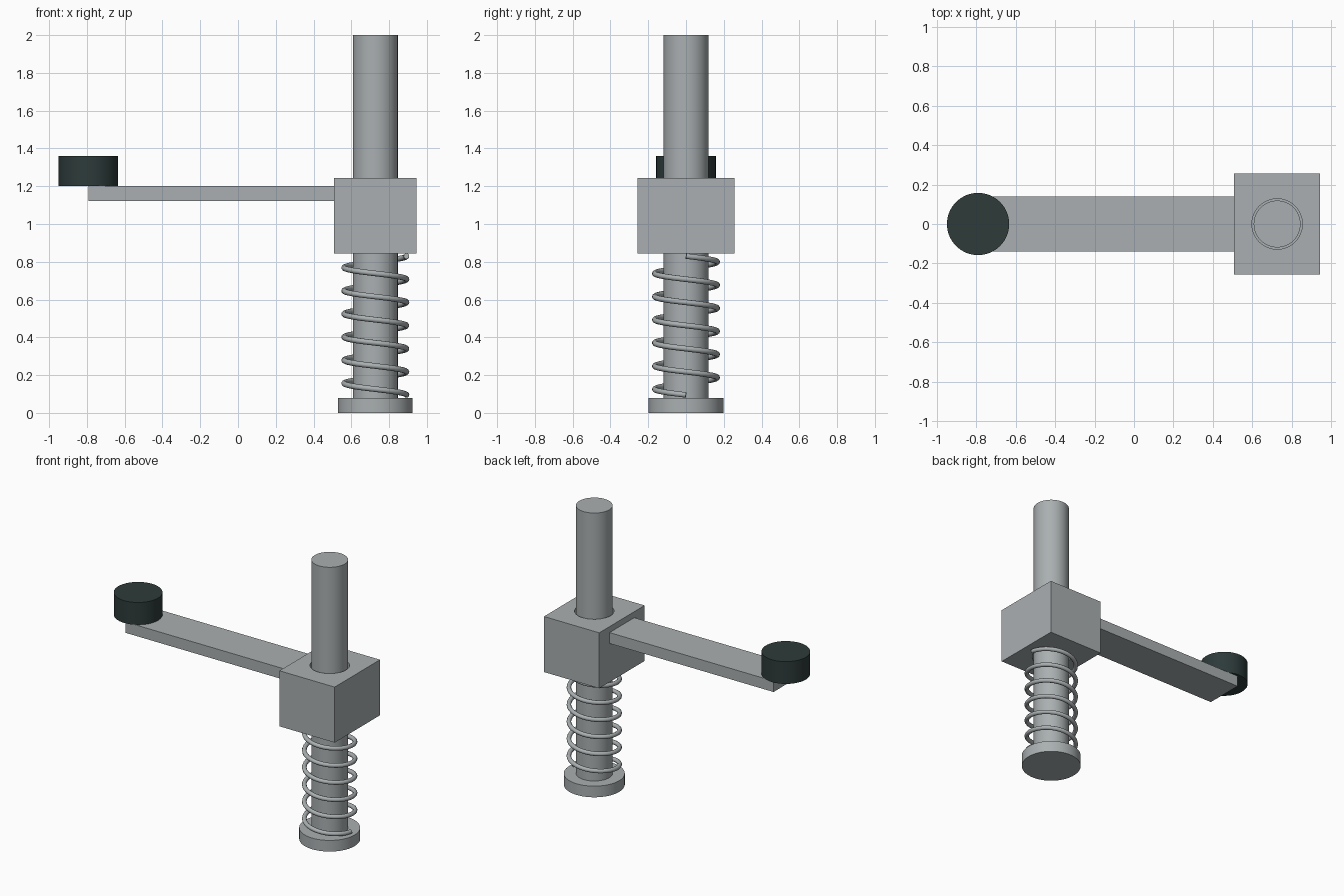
import bpy, math

old = bpy.data.objects.get("Cube")
if old:
    bpy.data.objects.remove(old, do_unlink=True)

AXIS_X = 0.727  # centre line of the rod


def make_material(name, rgb):
    mat = bpy.data.materials.new(name)
    mat.use_nodes = True
    color = (*rgb, 1)
    mat.diffuse_color = color
    mat.node_tree.nodes["Principled BSDF"].inputs["Base Color"].default_value = color
    return mat


steel = make_material("steel grey", (0.40, 0.43, 0.44))
rubber = make_material("dark green grey", (0.026, 0.043, 0.042))


def box(name, x, y, z, mat):
    """Box from (low, high) ranges on each axis."""
    ranges = (x, y, z)
    bpy.ops.mesh.primitive_cube_add(size=1, location=[(a + b) / 2 for a, b in ranges])
    obj = bpy.context.object
    obj.name = name
    obj.scale = [b - a for a, b in ranges]
    bpy.ops.object.transform_apply(location=False, rotation=False, scale=True)
    obj.data.materials.append(mat)
    return obj


def cylinder(name, x, radius, z0, z1, mat):
    """Upright smooth cylinder between two heights."""
    bpy.ops.mesh.primitive_cylinder_add(vertices=64, radius=radius, depth=z1 - z0,
                                        location=(x, 0, (z0 + z1) / 2))
    obj = bpy.context.object
    obj.name = name
    obj.data.materials.append(mat)
    bpy.ops.object.shade_smooth_by_angle(angle=math.radians(30))
    return obj


# Rod standing on its round foot
cylinder("base_disc", AXIS_X, 0.198, 0, 0.08, steel)
cylinder("guide_rod", AXIS_X, 0.119, 0.08, 2, steel)

# Sliding block, bored through for the rod
block = box("sliding_block", (0.508, 0.946), (-0.257, 0.257), (0.845, 1.243), steel)
cutter = cylinder("bore_cutter", AXIS_X, 0.128, 0.7, 1.4, steel)
cutter.hide_render = True
cutter.hide_viewport = True
bore = block.modifiers.new("bore", "BOOLEAN")
bore.operation = "DIFFERENCE"
bore.solver = "EXACT"
bore.object = cutter

# Side arm with its round pad
box("arm", (-0.792, 0.508), (-0.14, 0.14), (1.122, 1.2), steel)
cylinder("pad", -0.792, 0.158, 1.2, 1.36, rubber)

# Left-handed coil spring between foot and block
turns, steps = 6, 40
count = turns * steps
curve = bpy.data.curves.new("spring", "CURVE")
curve.dimensions = "3D"
curve.bevel_depth = 0.015
curve.bevel_resolution = 3
curve.use_fill_caps = True
path = curve.splines.new("POLY")
path.points.add(count)
for i, point in enumerate(path.points):
    angle = -math.tau * i / steps
    height = 0.095 + 0.735 * i / count
    point.co = (AXIS_X + 0.165 * math.cos(angle), 0.165 * math.sin(angle), height, 1)
path.use_smooth = True
curve.materials.append(steel)
spring = bpy.data.objects.new("spring", curve)
bpy.context.collection.objects.link(spring)
